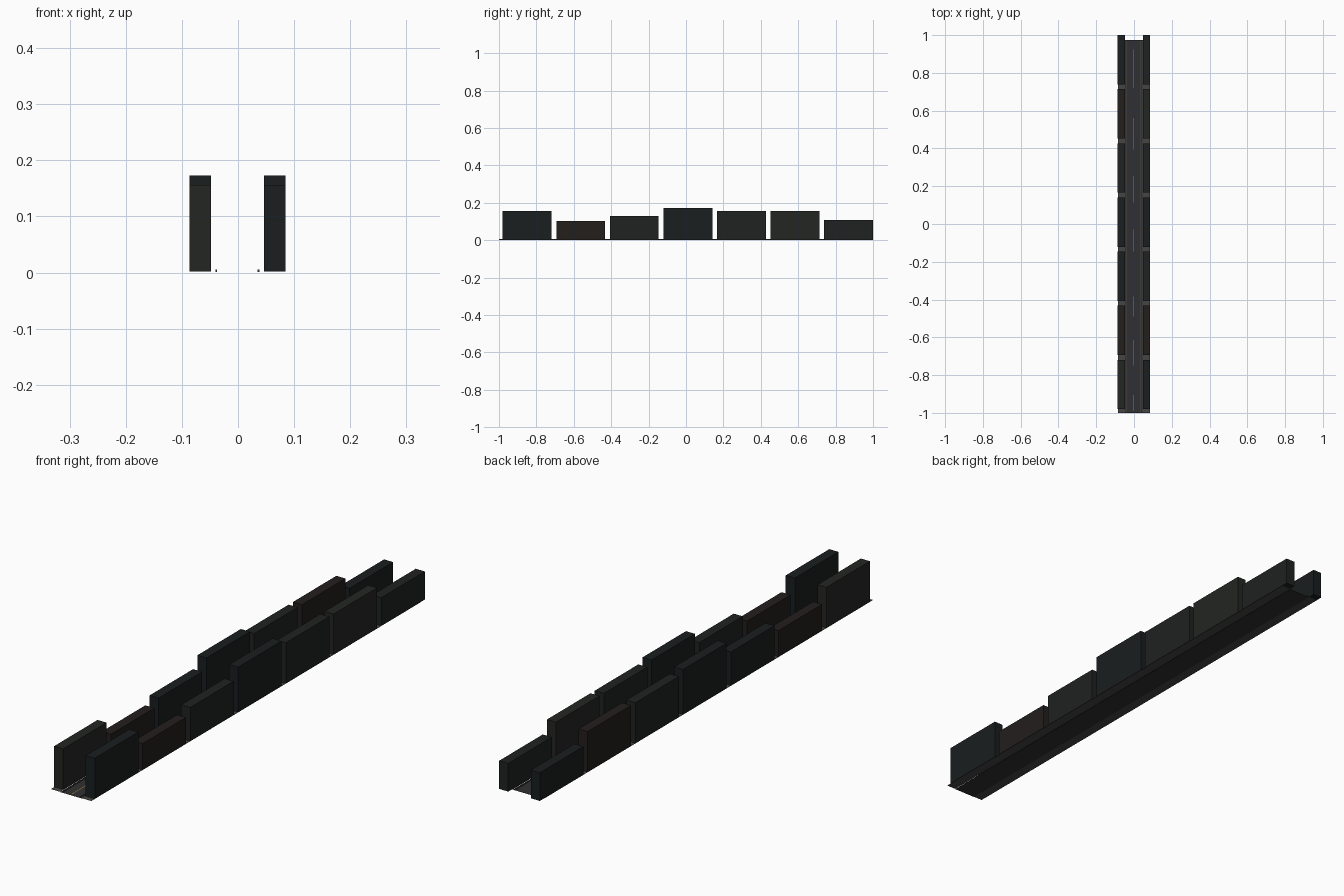
import bpy

if "Cube" in bpy.data.objects:
    bpy.data.objects.remove(bpy.data.objects["Cube"])

CX = -0.001          # street centre line
Y0, Y1 = -1.0, 0.975  # paved length


def material(name, rgb):
    m = bpy.data.materials.new(name)
    m.diffuse_color = (*rgb, 1)
    m.use_nodes = True
    m.node_tree.nodes["Principled BSDF"].inputs["Base Color"].default_value = m.diffuse_color
    return m


def box(name, x, y, z, mat):
    """Box (or flat sheet when both z values match) from min/max ranges."""
    if z[0] == z[1]:
        verts = [(x[0], y[0], z[0]), (x[1], y[0], z[0]), (x[1], y[1], z[0]), (x[0], y[1], z[0])]
        faces = [(0, 1, 2, 3)]
    else:
        verts = [(a, b, c) for c in z for b in y for a in x]
        faces = [(0, 2, 3, 1), (4, 5, 7, 6), (0, 1, 5, 4),
                 (2, 6, 7, 3), (0, 4, 6, 2), (1, 3, 7, 5)]
    me = bpy.data.meshes.new(name)
    me.from_pydata(verts, [], faces)
    me.materials.append(mat)
    ob = bpy.data.objects.new(name, me)
    bpy.context.collection.objects.link(ob)
    return ob


def sided(side, a, b):
    """x range at distance a..b from the centre line, on side -1 or 1."""
    return sorted((CX + side * a, CX + side * b))


asphalt = material("asphalt", (0.03, 0.03, 0.032))
paving = material("paving", (0.06, 0.06, 0.058))
kerb_mat = material("kerb_stone", (0.07, 0.07, 0.07))
paint = material("lane_paint", (0.35, 0.22, 0.06))
walls = [material("wall_blue", (0.010, 0.013, 0.014)),
         material("wall_brown", (0.016, 0.013, 0.012)),
         material("wall_grey", (0.014, 0.015, 0.015)),
         material("wall_olive", (0.017, 0.019, 0.016))]

# road surface
box("road", (CX - 0.046, CX + 0.046), (Y0, Y1), (0, 0), asphalt)

# dashed centre line
dashes = [(0.72, 0.925), (0.395, 0.56), (0.115, 0.255), (-0.145, -0.03),
          (-0.49, -0.385), (-0.75, -0.615), (-0.99, -0.905)]
for i, d in enumerate(dashes):
    box(f"lane_dash_{i}", (-0.0055, -0.0025), d, (0.0005, 0.0005), paint)

# pavements, kerbs and the two facing rows of buildings
heights = [0.156, 0.102, 0.13, 0.173, 0.156, 0.156, 0.109]
shades = {1: [0, 1, 2, 0, 2, 3, 2], -1: [3, 1, 0, 0, 2, 1, 0]}
for side, label in ((-1, "left"), (1, "right")):
    box(f"pavement_{label}", sided(side, 0.046, 0.085), (Y0, Y1), (0.001, 0.001), paving)
    box(f"kerb_{label}", sided(side, 0.036, 0.039), (Y0, Y1), (0.001, 0.005), kerb_mat)
    for i, h in enumerate(heights):
        y = -0.98 + i * 0.2865
        box(f"building_{label}_{i}", sided(side, 0.0475, 0.0855),
            (y, y + 0.261), (0.002, h), walls[shades[side][i]])
